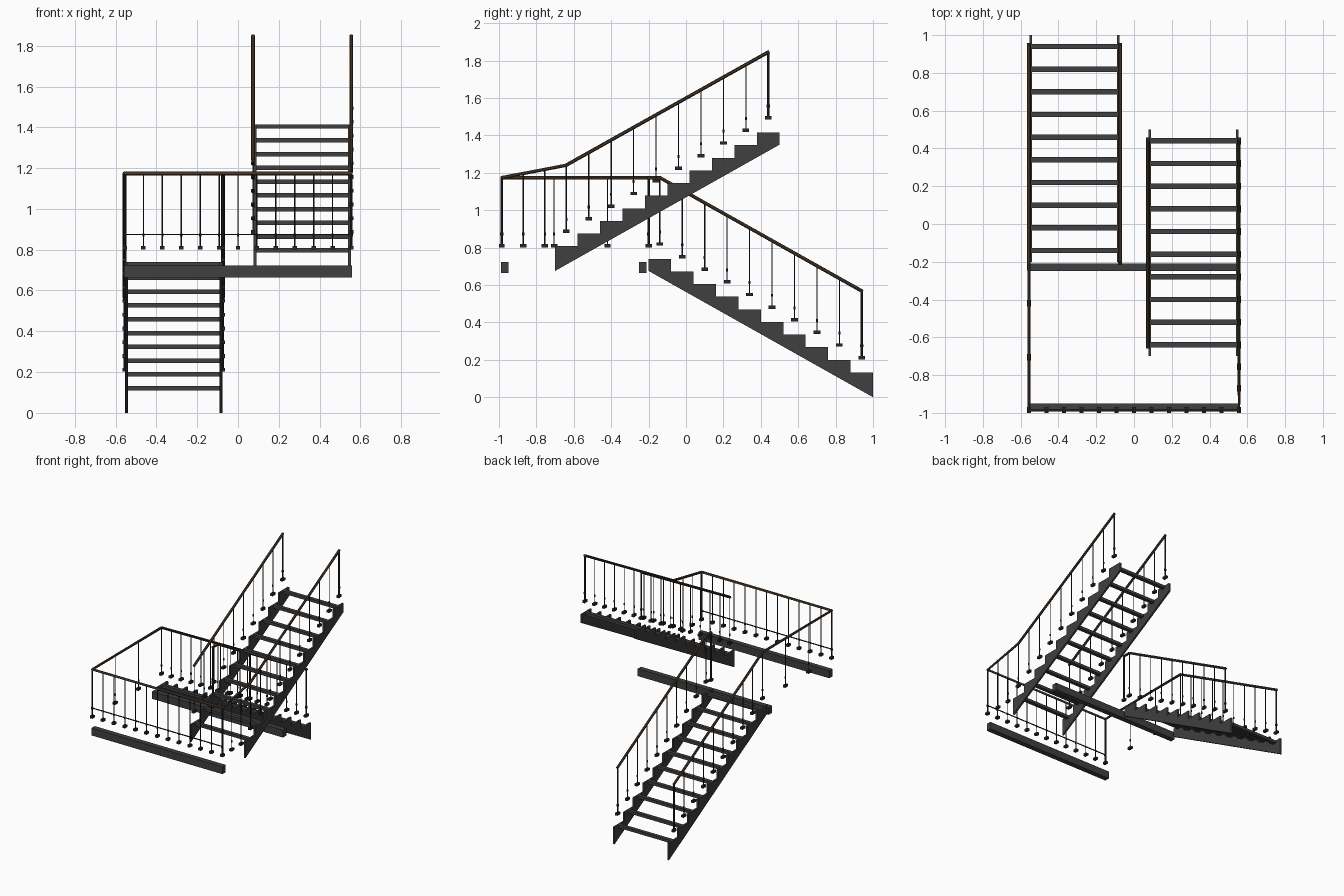
import bpy, bmesh
from mathutils import Vector

if "Cube" in bpy.data.objects:
    bpy.data.objects.remove(bpy.data.objects["Cube"])

RUN, RISE, STEPS = 0.12, 0.0675, 10
RAIL_H, FOOT_H = 0.4325, 0.07      # above each step
LAND_RAIL, LAND_FOOT = 1.174, 0.80


def material(name, rgb):
    m = bpy.data.materials.new(name)
    m.diffuse_color = (*rgb, 1)
    m.use_nodes = True
    m.node_tree.nodes["Principled BSDF"].inputs["Base Color"].default_value = m.diffuse_color
    return m


STEEL = material("dark_steel", (0.05, 0.05, 0.05))
IRON = material("black_iron", (0.022, 0.022, 0.022))
WOOD = material("brown_wood", (0.085, 0.05, 0.028))


def finish(name, bm, mat):
    bmesh.ops.recalc_face_normals(bm, faces=bm.faces)
    me = bpy.data.meshes.new(name)
    bm.to_mesh(me)
    bm.free()
    me.materials.append(mat)
    ob = bpy.data.objects.new(name, me)
    bpy.context.collection.objects.link(ob)
    return ob


def add_box(bm, c, s):
    vs = bmesh.ops.create_cube(bm, size=1)["verts"]
    for v in vs:
        v.co = Vector(c) + Vector([v.co[i] * s[i] for i in range(3)])


def add_rod(bm, x, y, z0, z1, r):
    vs = bmesh.ops.create_cone(bm, cap_ends=True, segments=8, radius1=r,
                               radius2=r, depth=z1 - z0)["verts"]
    bmesh.ops.translate(bm, verts=vs, vec=(x, y, (z0 + z1) / 2))


def balusters(name, points, foot):
    # each point: x, y, foot height, rail height, newel flag
    bm = bmesh.new()
    for x, y, z0, z1, newel in points:
        add_rod(bm, x, y, z0 + 0.01, z1, 0.0065 if newel else 0.0032)
        add_rod(bm, x, y, z0 + 0.065, z0 + 0.08, 0.0085 if newel else 0.0055)
        add_box(bm, (x, y, z0 + 0.009), (*foot, 0.018))
    finish(name, bm, IRON)


def handrail(name, pts):
    cu = bpy.data.curves.new(name, "CURVE")
    cu.dimensions = "3D"
    cu.bevel_depth = 0.0095
    cu.bevel_resolution = 2
    cu.use_fill_caps = True
    sp = cu.splines.new("POLY")
    sp.points.add(len(pts) - 1)
    for p, co in zip(sp.points, pts):
        p.co = (*co, 1)
    cu.materials.append(WOOD)
    ob = bpy.data.objects.new(name, cu)
    bpy.context.collection.objects.link(ob)
    bpy.ops.object.select_all(action="DESELECT")
    ob.select_set(True)
    bpy.context.view_layer.objects.active = ob
    bpy.ops.object.convert(target="MESH")
    bpy.ops.object.shade_smooth_by_angle()


def step(y0, z0, d, k):
    # centre and top of step k
    return y0 + d * RUN * (k + 0.5), z0 + 0.065 + RISE * (k + 1)


def flight(name, cx, y0, z0, d):
    # sawtooth stringers
    outline = [(y0, z0)]
    for k in range(STEPS):
        top = step(y0, z0, d, k)[1]
        outline += [(y0 + d * RUN * k, top), (y0 + d * RUN * (k + 1), top)]
    outline.append((y0 + d * RUN * STEPS, z0 + RISE * STEPS))
    for side, label in ((-1, "left"), (1, "right")):
        bm = bmesh.new()
        x = cx + side * 0.232
        f = bm.faces.new([bm.verts.new((x - 0.007, y, z)) for y, z in outline])
        ext = bmesh.ops.extrude_face_region(bm, geom=[f])["geom"]
        bmesh.ops.translate(bm, vec=(0.014, 0, 0),
                            verts=[v for v in ext if isinstance(v, bmesh.types.BMVert)])
        finish(f"{name}_{label}_stringer", bm, STEEL)
        # step balusters, newel at the free end
        end = 0 if d < 0 else STEPS - 1
        pts = []
        for k in range(STEPS):
            y, t = step(y0, z0, d, k)
            pts.append((cx + side * 0.241, y, t + FOOT_H, t + RAIL_H, k == end))
        balusters(f"{name}_{label}_balusters", pts, (0.02, 0.036))
    # cross bars carrying the treads
    bm = bmesh.new()
    for k in range(STEPS):
        y, t = step(y0, z0, d, k)
        add_box(bm, (cx, y, t - 0.011), (0.464, 0.028, 0.022))
    finish(f"{name}_tread_bars", bm, STEEL)


CX, OUT, INN, FRONT = 0.315, 0.556, 0.074, -0.985
flight("lower_flight", -CX, 1.0, 0.0, -1)
flight("upper_flight", CX, -0.7, 0.675, 1)

# landing beams
for label, y in (("front", -0.97), ("back", -0.23)):
    bm = bmesh.new()
    add_box(bm, (0, y, 0.693), (1.12, 0.04, 0.057))
    finish(f"landing_{label}_beam", bm, STEEL)

# handrails
low, high = (0.945, 0.565), (0.445, 1.848)
handrail("outer_handrail", [(-OUT, *low), (-OUT, -0.14, LAND_RAIL),
                            (-OUT, FRONT, LAND_RAIL), (OUT, FRONT, LAND_RAIL),
                            (OUT, -0.64, 1.24), (OUT, *high)])
handrail("lower_inner_handrail", [(-INN, *low), (-INN, -0.14, LAND_RAIL),
                                  (-INN, -0.205, LAND_RAIL)])
handrail("upper_inner_handrail", [(INN, -0.645, 1.238), (INN, *high)])

# landing railing
balusters("landing_front_balusters",
          [(-OUT + i * 2 * OUT / 12, FRONT, LAND_FOOT, LAND_RAIL, i in (0, 12))
           for i in range(13)], (0.022, 0.03))
balusters("landing_side_balusters",
          [(-OUT, -0.705, LAND_FOOT, LAND_RAIL, False),
           (-OUT, -0.42, LAND_FOOT, LAND_RAIL, False),
           (-INN, -0.2, LAND_FOOT, LAND_RAIL, True),
           (OUT, -0.87, LAND_FOOT, 1.196, False),
           (OUT, -0.755, LAND_FOOT, 1.218, False)], (0.02, 0.034))
bm = bmesh.new()
add_box(bm, (0, FRONT, 0.875), (2 * OUT, 0.006, 0.006))
finish("landing_lower_rail", bm, IRON)
